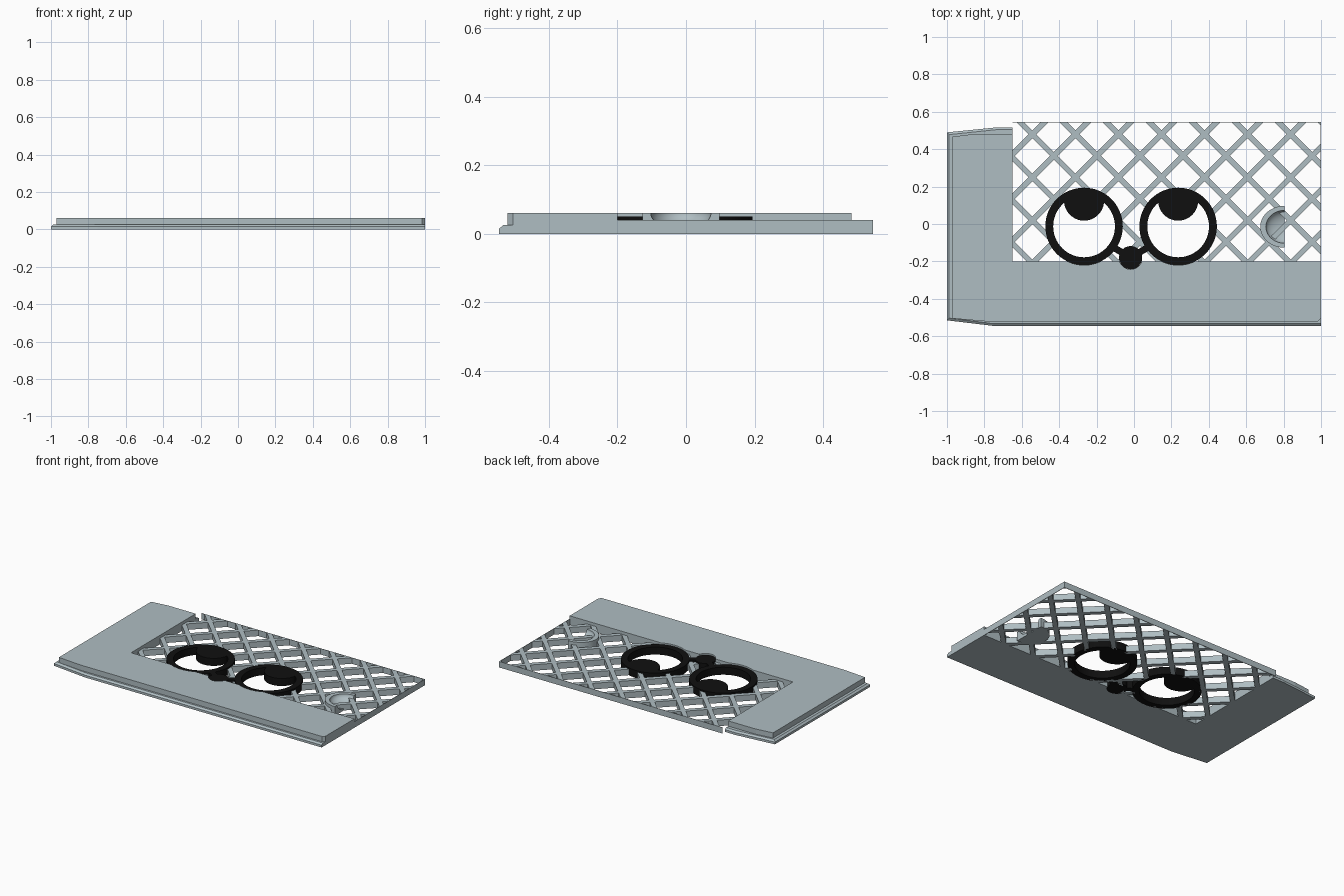
import bpy, bmesh, math

if "Cube" in bpy.data.objects:
    bpy.data.objects.remove(bpy.data.objects["Cube"])


def material(name, rgb):
    m = bpy.data.materials.new(name)
    m.diffuse_color = (*rgb, 1)
    m.use_nodes = True
    m.node_tree.nodes["Principled BSDF"].inputs["Base Color"].default_value = m.diffuse_color
    return m


GREY = material("blue_grey", (0.43, 0.51, 0.54))
BLACK = material("black", (0.005, 0.005, 0.005))


def finish(bm, name, mat):
    bmesh.ops.recalc_face_normals(bm, faces=bm.faces)
    me = bpy.data.meshes.new(name)
    bm.to_mesh(me)
    bm.free()
    ob = bpy.data.objects.new(name, me)
    bpy.context.collection.objects.link(ob)
    me.materials.append(mat)
    return ob


def add_loft(bm, layers):
    """Closed solid through a stack of (outline, z) layers."""
    rings = [[bm.verts.new((x, y, z)) for x, y in pts] for pts, z in layers]
    n = len(rings[0])
    bm.faces.new(rings[0][::-1])
    bm.faces.new(rings[-1])
    for a, b in zip(rings, rings[1:]):
        for i in range(n):
            j = (i + 1) % n
            bm.faces.new((a[i], a[j], b[j], b[i]))


def solid(name, mat, layers):
    bm = bmesh.new()
    add_loft(bm, layers)
    return finish(bm, name, mat)


def box(name, mat, x0, x1, y0, y1, z0, z1):
    pts = [(x0, y0), (x1, y0), (x1, y1), (x0, y1)]
    return solid(name, mat, [(pts, z0), (pts, z1)])


def circle(cx, cy, r, n=64):
    return [(cx + r * math.cos(2 * math.pi * i / n),
             cy + r * math.sin(2 * math.pi * i / n)) for i in range(n)]


def cut(ob, cutter):
    """Subtract the cutter and discard it."""
    cutter.hide_render = True
    mod = ob.modifiers.new("cut", 'BOOLEAN')
    mod.operation = 'DIFFERENCE'
    mod.solver = 'EXACT'
    mod.object = cutter
    bpy.context.view_layer.objects.active = ob
    bpy.ops.object.modifier_apply(modifier="cut")
    bpy.data.objects.remove(cutter)


def smooth(ob):
    bpy.ops.object.select_all(action='DESELECT')
    ob.select_set(True)
    bpy.context.view_layer.objects.active = ob
    bpy.ops.object.shade_smooth_by_angle(angle=math.radians(30))


IN_X, IN_Y = -0.65, -0.2          # inner corner of the L-shaped frame
FACE_TOP = 0.05                   # top of the black parts
EYES = [(-0.267, -0.013), (0.236, -0.013)]
EYE_R, EYE_IN = 0.207, 0.165
NOSE = (-0.018, -0.18)
NOSE_R = 0.062


# Frame: wide chamfered lip below, narrower raised plate above
def lip(d):
    return [(-1 + d, -0.515 + d), (-0.75, -0.545 + d), (1, -0.545 + d), (1, IN_Y),
            (IN_X, IN_Y), (IN_X, 0.517 - d), (-0.73, 0.517 - d), (-1 + d, 0.49 - d)]


plate = [(-0.97, -0.505), (-0.8, -0.52), (0.985, -0.52), (1, -0.505), (1, IN_Y),
         (IN_X, IN_Y), (IN_X, 0.482), (-0.85, 0.482), (-0.97, 0.467)]
frame_lip = solid("frame_lip", GREY, [(lip(0), 0), (lip(0), 0.015), (lip(0.012), 0.025)])
frame_plate = solid("frame_plate", GREY, [(plate, 0.025), (plate, 0.06)])


def face_cutter(shrink):
    bm = bmesh.new()
    for (cx, cy), r in [(EYES[0], EYE_R), (EYES[1], EYE_R), (NOSE, NOSE_R)]:
        pts = circle(cx, cy, r - shrink)
        add_loft(bm, [(pts, -0.1), (pts, 0.1)])
    return finish(bm, "face_cutter", GREY)


for part in (frame_lip, frame_plate):
    cut(part, face_cutter(0))

# Lattice: slab with a grid of diamond openings
lattice = box("lattice", GREY, IN_X, 1, IN_Y, 0.545, 0, 0.04)
STEP, BAR = 0.23, 0.03
h = STEP / 2 - BAR / math.sqrt(2)
bm = bmesh.new()
for i in range(-3, 8):
    for j in range(-4, 2):
        for ox, oy in ((STEP / 2, 0), (0, STEP / 2)):
            cx, cy = -0.313 + i * STEP + ox, 0.479 + j * STEP + oy
            pts = [(cx + h, cy), (cx, cy + h), (cx - h, cy), (cx, cy - h)]
            add_loft(bm, [(pts, -0.1), (pts, 0.1)])
cut(lattice, finish(bm, "diamond_cutter", GREY))
cut(lattice, face_cutter(0.015))

# Thin walls closing the open lattice sides
box("lattice_side_wall", GREY, 0.997, 1, IN_Y, 0.545, 0, 0.04)
box("lattice_back_wall", GREY, IN_X, 1, 0.542, 0.545, 0, 0.04)

# Eyes: ring plus a pupil trimmed to the ring outline
for side, (cx, cy) in zip(("left", "right"), EYES):
    bm = bmesh.new()
    n = 64
    loops = [[bm.verts.new((x, y, z)) for x, y in circle(cx, cy, r, n)]
             for r, z in ((EYE_R, 0), (EYE_R, FACE_TOP), (EYE_IN, FACE_TOP), (EYE_IN, 0))]
    for k in range(4):
        a, b = loops[k], loops[(k + 1) % 4]
        for i in range(n):
            j = (i + 1) % n
            bm.faces.new((a[i], a[j], b[j], b[i]))
    smooth(finish(bm, side + "_eye_ring", BLACK))

    pupil = []
    for x, y in circle(cx, cy + 0.138, 0.107):
        k = min(1, 0.2 / math.hypot(x - cx, y - cy))
        pupil.append((cx + (x - cx) * k, cy + (y - cy) * k))
    smooth(solid(side + "_pupil", BLACK, [(pupil, 0), (pupil, FACE_TOP)]))

# Nose with a short bridge bar to each eye
nose = circle(*NOSE, NOSE_R, 32)
smooth(solid("nose", BLACK, [(nose, 0), (nose, FACE_TOP)]))
for side, s in (("left", -1), ("right", 1)):
    ax, ay = NOSE
    bx, by = ax + s * 0.1, ay + 0.06
    d = math.hypot(bx - ax, by - ay)
    px, py = -(by - ay) / d * 0.018, (bx - ax) / d * 0.018
    pts = [(ax + px, ay + py), (bx + px, by + py), (bx - px, by - py), (ax - px, ay - py)]
    solid(side + "_bridge", BLACK, [(pts, 0), (pts, FACE_TOP)])

# Finger pull: half-round block with a scooped bowl open on the flat side
PX, PY = 0.805, -0.015
half = [(PX - 0.13 * math.sin(math.pi * i / 32), PY + 0.112 * math.cos(math.pi * i / 32))
        for i in range(33)]
pull = solid("finger_pull", GREY, [(half, 0), (half, 0.06)])
bm = bmesh.new()
bmesh.ops.create_uvsphere(bm, u_segments=48, v_segments=24, radius=1)
for v in bm.verts:
    v.co = (PX + v.co.x * 0.1, PY + v.co.y * 0.088, 0.0605 + v.co.z * 0.048)
cut(pull, finish(bm, "bowl_cutter", GREY))
smooth(pull)
